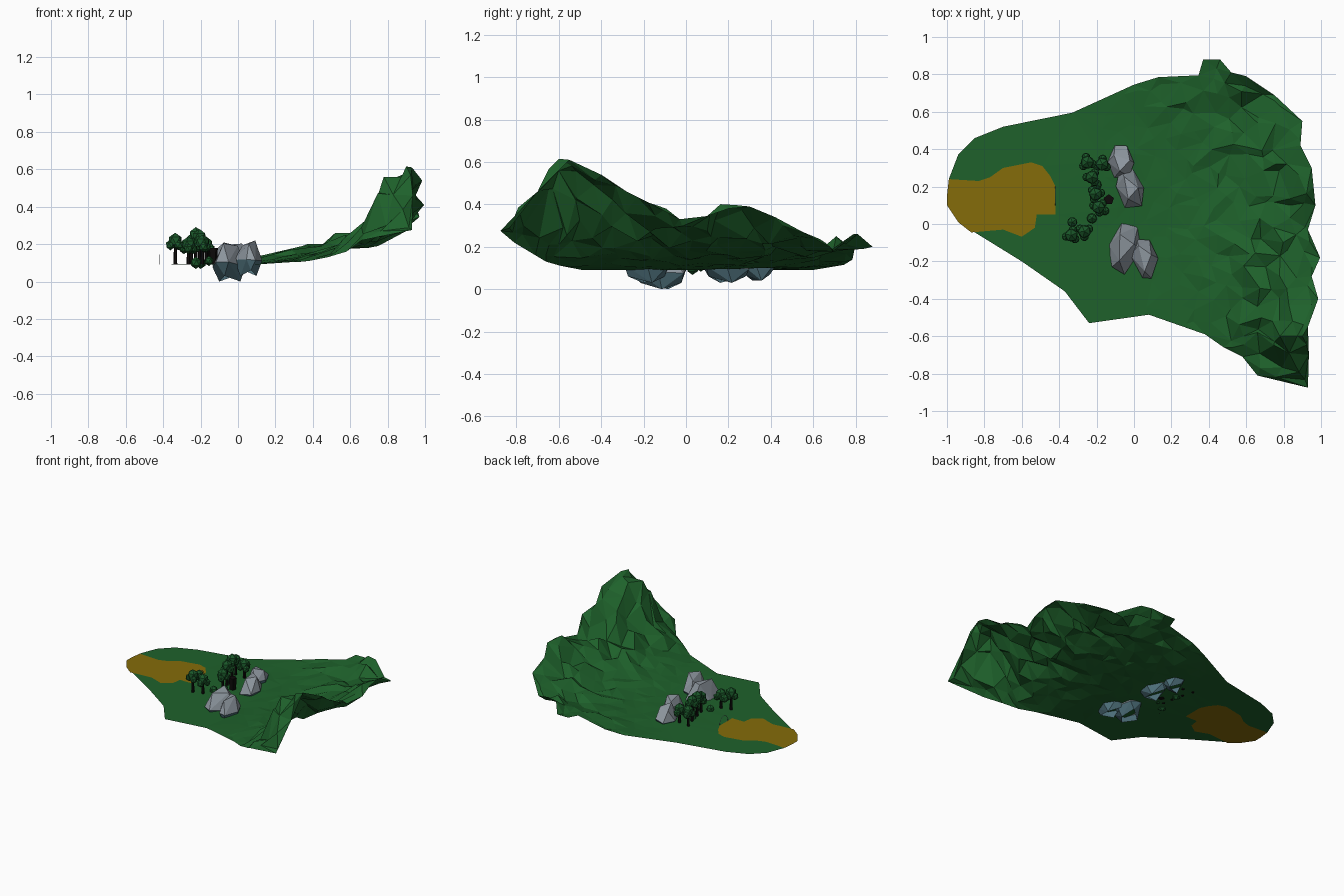
import bpy, bmesh, math, random
from mathutils import Vector, Matrix
from mathutils.geometry import delaunay_2d_cdt
from mathutils.bvhtree import BVHTree

if "Cube" in bpy.data.objects:
    bpy.data.objects.remove(bpy.data.objects["Cube"])

random.seed(7)
GROUND = 0.09


def material(name, rgb):
    m = bpy.data.materials.new(name)
    m.diffuse_color = (*rgb, 1)
    m.use_nodes = True
    m.node_tree.nodes["Principled BSDF"].inputs["Base Color"].default_value = m.diffuse_color
    return m


GRASS = material("grass green", (0.013, 0.120, 0.024))
SAND = material("sand ochre", (0.235, 0.150, 0.003))
STONE = material("stone grey", (0.28, 0.32, 0.36))
BLUE = material("blue grey stone", (0.075, 0.16, 0.195))
LEAF = material("leaf green", (0.010, 0.095, 0.022))
BARK = material("dark bark", (0.004, 0.003, 0.003))


def make_object(name, bm, *mats):
    me = bpy.data.meshes.new(name)
    bm.to_mesh(me)
    bm.free()
    for m in mats:
        me.materials.append(m)
    ob = bpy.data.objects.new(name, me)
    bpy.context.collection.objects.link(ob)
    return ob


def inside(p, poly):
    hit = False
    for a, b in zip(poly, poly[1:] + poly[:1]):
        if (a[1] > p[1]) != (b[1] > p[1]):
            if p[0] < a[0] + (p[1] - a[1]) * (b[0] - a[0]) / (b[1] - a[1]):
                hit = not hit
    return hit


# Terrain rim: flat beach side first, then the rising hillside crest
flat_rim = [(-0.6, -0.2), (-0.94, 0.01), (-1, 0.1), (-1, 0.15), (-0.99, 0.24), (-0.94, 0.37),
            (-0.85, 0.46), (-0.7, 0.52), (-0.33, 0.595)]
hill_rim = [(0, 0.745, 0.115), (0.13, 0.785, 0.14), (0.345, 0.795, 0.19), (0.37, 0.88, 0.2),
            (0.46, 0.88, 0.2), (0.52, 0.81, 0.26), (0.6, 0.79, 0.26), (0.75, 0.69, 0.19),
            (0.9, 0.55, 0.27), (0.89, 0.42, 0.34), (0.95, 0.3, 0.39), (0.96, 0.2, 0.38),
            (0.97, 0.1, 0.345), (0.93, -0.03, 0.33), (0.995, -0.18, 0.41), (0.95, -0.28, 0.46),
            (0.985, -0.4, 0.54), (0.93, -0.55, 0.61), (0.935, -0.7, 0.46), (0.93, -0.875, 0.275),
            (0.66, -0.81, 0.22), (0.58, -0.71, 0.16), (0.48, -0.66, 0.13), (0.38, -0.59, 0.11),
            (0.08, -0.485, 0.09), (-0.24, -0.53, 0.09), (-0.37, -0.36, 0.09)]
rim = ([(x, y, GROUND) for x, y in flat_rim] + hill_rim)[::-1]

# Hill shape inside the rim
slope = [(0.9, -0.6, 0.615), (0.78, -0.6, 0.56), (0.74, -0.52, 0.42), (0.66, -0.58, 0.29),
         (0.72, -0.72, 0.34), (0.7, -0.4, 0.28), (0.7, -0.2, 0.26), (0.7, 0, 0.22), (0.7, 0.2, 0.23),
         (0.7, 0.4, 0.22), (0.5, 0.6, 0.17), (0.5, 0.2, 0.15), (0.5, -0.2, 0.17),
         (0.5, -0.45, 0.16), (0.3, 0, 0.115), (0.3, 0.4, 0.125), (0.3, -0.3, 0.115),
         (0.1, 0, 0.09), (0.1, 0.5, 0.105), (0.1, -0.35, 0.09), (-0.2, 0, 0.09),
         (-0.4, 0.3, 0.09), (0.85, 0, 0.29), (0.85, 0.3, 0.31), (0.85, -0.3, 0.4)]

# Sand patch outline
sand = [(-0.94, 0.01), (-1, 0.1), (-1, 0.15), (-0.99, 0.24), (-0.83, 0.23), (-0.77, 0.25),
        (-0.7, 0.3), (-0.55, 0.33), (-0.49, 0.31), (-0.45, 0.26), (-0.42, 0.2), (-0.42, 0.05),
        (-0.52, 0.05), (-0.53, -0.02), (-0.6, -0.068), (-0.7, -0.03), (-0.87, -0.045)]


def triangulate(points, edges):
    flat = [Vector(p[:2]) for p in points]
    v, _, f, origin, _, _ = delaunay_2d_cdt(flat, edges, [list(range(len(rim)))], 1, 1e-4)
    verts = [(p.x, p.y, points[o[0]][2] if o else GROUND) for p, o in zip(v, origin)]
    return verts, f


coarse = BVHTree.FromPolygons(*triangulate(rim + slope, []))

points = rim + [(x, y, GROUND) for x, y in sand]
n, k = len(rim), len(sand)
sand_edges = [(n + i, n + (i + 1) % k) for i in range(k)]
points += slope[:4]
step = 0.085
for i in range(-2, 13):
    for j in range(-11, 12):
        x = i * step + random.uniform(-0.035, 0.035)
        y = j * step + random.uniform(-0.035, 0.035)
        hit = coarse.ray_cast(Vector((x, y, 2)), Vector((0, 0, -1)))[0]
        if hit:
            rise = min(hit.z - GROUND, 0.2)
            points.append((x, y, min(0.61, hit.z + random.uniform(-0.24, 0.24) * rise)))

verts, faces = triangulate(points, sand_edges)
bm = bmesh.new()
bv = [bm.verts.new(p) for p in verts]
for f in faces:
    face = bm.faces.new([bv[i] for i in f])
    c = face.calc_center_median()
    face.material_index = int(inside((c.x, c.y), sand))
make_object("terrain", bm, GRASS, SAND)


# Rocks: chiselled hulls of three uneven rings, sunk through the ground, open below
def rock(name, x, y, rx, ry, z0, z1, turn):
    bm = bmesh.new()
    for level, size, count in ((0, 0.72, 4), (0.5, 1.0, 6), (1, 0.6, 3)):
        for i in range(count):
            a = math.tau * (i + random.uniform(-0.2, 0.2)) / count + level * 2
            r = size * random.uniform(0.92, 1.1)
            z = z0 + (z1 - z0) * level
            if level:
                z += random.uniform(-0.03, 0.0)
            else:
                z += 0.03 * (i % 2)
            bm.verts.new((rx * r * math.cos(a), ry * r * math.sin(a), z))
    bmesh.ops.convex_hull(bm, input=bm.verts)
    bmesh.ops.transform(bm, matrix=Matrix.Translation((x, y, 0)) @ Matrix.Rotation(turn, 4, 'Z'),
                        verts=bm.verts)
    bm.normal_update()
    for f in bm.faces:
        f.material_index = int(f.normal.z < -0.05 or f.calc_center_median().z < 0.08)
    bottom = [f for f in bm.faces if f.normal.z < -0.9]
    bmesh.ops.delete(bm, geom=bottom, context='FACES')
    make_object(name, bm, STONE, BLUE)


rock("rock_back", -0.07, 0.335, 0.075, 0.09, 0.04, 0.21, 0.1)
rock("rock_back_inner", -0.02, 0.19, 0.072, 0.12, 0.03, 0.21, 0.25)
rock("rock_front_inner", -0.05, -0.12, 0.085, 0.145, 0.0, 0.21, -0.2)
rock("rock_front", 0.055, -0.18, 0.068, 0.12, 0.03, 0.22, 0.15)


# Trees: tapered trunk with a cluster of faceted leaf balls
def trunk(name, x, y, top, r):
    bm = bmesh.new()
    bmesh.ops.create_cone(bm, cap_ends=True, segments=5, radius1=r, radius2=r * 0.7,
                          depth=top - GROUND,
                          matrix=Matrix.Translation((x, y, (top + GROUND) / 2)))
    make_object(name, bm, BARK)


def crown(name, balls):
    bm = bmesh.new()
    for x, y, z, r in balls:
        bmesh.ops.create_icosphere(bm, subdivisions=1, radius=r, matrix=Matrix.Translation((x, y, z))
                                   @ Matrix.Rotation(x * 40, 4, 'Z') @ Matrix.Diagonal((1, 1, 1.1, 1)))
    make_object(name, bm, LEAF)


trees = [(-0.335, -0.06, 0.26), (-0.265, -0.04, 0.24), (-0.25, 0.33, 0.25), (-0.225, 0.25, 0.29),
         (-0.205, 0.16, 0.28), (-0.17, 0.32, 0.24), (-0.19, 0.09, 0.25)]
for i, (x, y, top) in enumerate(trees, 1):
    trunk(f"trunk_{i}", x, y, top - 0.06, 0.011)
    balls = [(x, y, top - 0.042, 0.039)]
    for s in (0, 1, 2):
        a = i * 1.3 + s * 2.1
        balls.append((x + 0.028 * math.cos(a), y + 0.028 * math.sin(a), top - 0.065, 0.026))
    crown(f"crown_{i}", balls)

# Low bushes and a dark stump
crown("bushes", [(-0.225, 0.03, 0.1, 0.03), (-0.2, 0.21, 0.1, 0.03), (-0.155, 0.07, 0.11, 0.025),
                 (-0.33, 0.01, 0.2, 0.03)])
bm = bmesh.new()
bmesh.ops.create_cone(bm, cap_ends=True, segments=5, radius1=0.022, radius2=0.029, depth=0.09,
                      matrix=Matrix.Translation((-0.135, 0.13, 0.135)))
make_object("stump", bm, BARK)

# Thin upright arch at the edge of the sand
curve = bpy.data.curves.new("arch", 'CURVE')
curve.dimensions = '3D'
curve.bevel_depth = 0.0015
curve.bevel_resolution = 0
spline = curve.splines.new('POLY')
spline.points.add(10)
for i, p in enumerate(spline.points):
    a = math.pi * i / 10
    p.co = (-0.42, 0.15 + 0.05 * math.cos(a), GROUND + 0.055 * math.sin(a), 1)
curve.materials.append(STONE)
bpy.context.collection.objects.link(bpy.data.objects.new("arch", curve))
